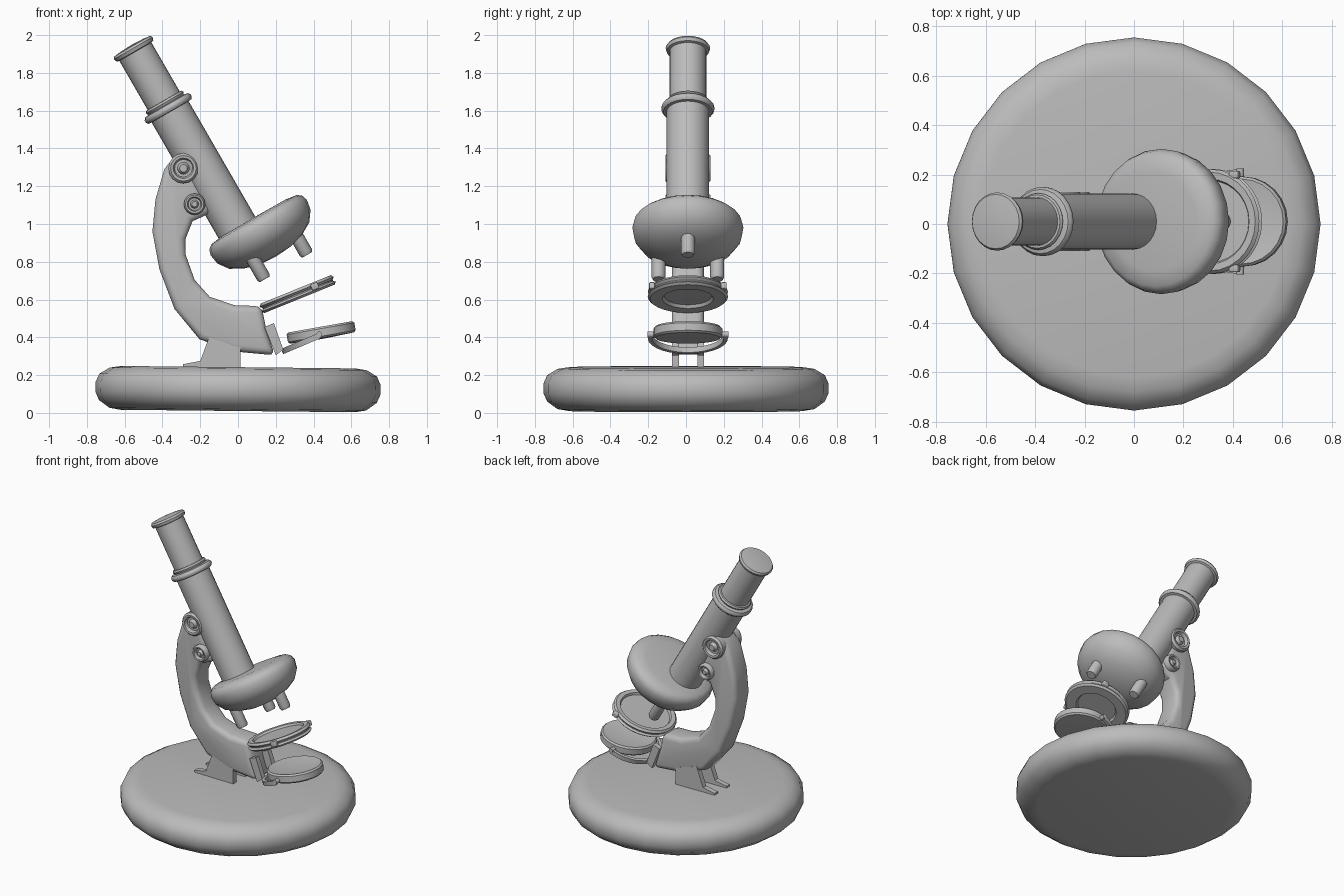
import bpy, bmesh
from math import radians, pi
from mathutils import Vector, Matrix

cube = bpy.data.objects.get("Cube")
if cube:
    bpy.data.objects.remove(cube, do_unlink=True)

grey = bpy.data.materials.new("plain_grey")
grey.use_nodes = True
COLOUR = (0.5, 0.5, 0.5, 1)
grey.diffuse_color = COLOUR
grey.node_tree.nodes["Principled BSDF"].inputs["Base Color"].default_value = COLOUR

YC = 0.01                       # the instrument sits a touch behind the centre line


def finish(name, bm, loc=(0, 0, 0), rot=(0, 0, 0), bevel=0.0):
    bmesh.ops.recalc_face_normals(bm, faces=bm.faces)
    mesh = bpy.data.meshes.new(name)
    bm.to_mesh(mesh)
    bm.free()
    ob = bpy.data.objects.new(name, mesh)
    bpy.context.collection.objects.link(ob)
    mesh.materials.append(grey)
    ob.location = loc
    ob.rotation_euler = [radians(a) for a in rot]
    bpy.ops.object.select_all(action="DESELECT")
    bpy.context.view_layer.objects.active = ob
    ob.select_set(True)
    if bevel:
        mod = ob.modifiers.new("rounding", "BEVEL")
        mod.width = bevel
        mod.segments = 3
        mod.limit_method = "ANGLE"
        mod.angle_limit = radians(50)
        bpy.ops.object.modifier_apply(modifier=mod.name)
    bpy.ops.object.shade_smooth_by_angle(angle=radians(40))
    return ob


def lathe(name, profile, loc, rot=(0, 0, 0), steps=24, start=0, sweep=360, closed=False):
    """Turn a (radius, height) profile around its local z axis."""
    bm = bmesh.new()
    turn = Matrix.Rotation(radians(start), 3, "Z")
    verts = [bm.verts.new(turn @ Vector((r, 0, h))) for r, h in profile]
    if closed:
        verts.append(verts[0])
    edges = [bm.edges.new(pair) for pair in zip(verts, verts[1:])]
    bmesh.ops.spin(bm, geom=list(set(verts)) + edges, cent=(0, 0, 0), axis=(0, 0, 1),
                   angle=radians(sweep), steps=steps)
    bmesh.ops.remove_doubles(bm, verts=bm.verts, dist=0.0005)
    if sweep < 360:
        bmesh.ops.holes_fill(bm, edges=bm.edges, sides=0)
    return finish(name, bm, loc, rot)


def plate(name, outline, y, half, bevel=0.0):
    """Extrude an (x, z) outline along y."""
    bm = bmesh.new()
    face = bm.faces.new([bm.verts.new((x, y - half, z)) for x, z in outline])
    ext = bmesh.ops.extrude_face_region(bm, geom=[face])
    moved = [g for g in ext["geom"] if isinstance(g, bmesh.types.BMVert)]
    bmesh.ops.translate(bm, verts=moved, vec=(0, 2 * half, 0))
    return finish(name, bm, bevel=bevel)


# Heavy round base, leaning slightly
lathe("base", [(0, -.115), (.62, -.115), (.68, -.105), (.735, -.065), (.755, -.02),
               (.755, .03), (.735, .075), (.68, .108), (.62, .117), (0, .117)],
      (0, 0, .125), (0, .6, 0))

# Tilted optical tube: everything is placed along this axis, measured from the eyepiece
TILT = (0, -30, 0)
TOP = Vector((-.554, YC, 1.931))
LEAN = Matrix.Rotation(radians(-30), 3, "Y")


def on_tube(x, y):
    return TOP + LEAN @ Vector((x, y, 0))


lathe("eyepiece", [(0, .02), (.07, .017), (.11, .012), (.118, 0), (.112, -.018),
                   (.098, -.022), (.098, -.38)], TOP, TILT)
lathe("collar", [(.09, -.32), (.108, -.322), (.115, -.333), (.108, -.346), (.13, -.35),
                 (.14, -.362), (.14, -.376), (.13, -.388), (.10, -.39)], TOP, TILT)
lathe("tube", [(0, -.36), (.113, -.36), (.113, -1.15), (0, -1.15)], TOP, TILT)

# Rotating head with three lenses
lathe("lens_head", [(0, -1.095), (.2, -1.097), (.262, -1.106), (.285, -1.125), (.294, -1.155),
                    (.285, -1.21), (.245, -1.265), (.18, -1.302), (.1, -1.326), (0, -1.333)],
      on_tube(.10, 0), TILT)
for i, (dx, dy) in enumerate([(.15, 0), (-.11, .155), (-.11, -.155)]):
    lathe(f"lens_{i + 1}", [(0, -1.2), (.037, -1.2), (.037, -1.395), (.03, -1.408), (0, -1.408)],
          on_tube(.10 + dx, dy), TILT, steps=12)

# Curved arm
plate("arm", [(-.31, 1.395), (-.39, 1.29), (-.437, 1.13), (-.453, .96), (-.416, .76),
              (-.336, .55), (-.204, .39), (-.02, .325), (.195, .305), (.15, .44), (.125, .565),
              (-.02, .57), (-.15, .615), (-.23, .705), (-.278, .84), (-.278, .92),
              (-.24, 1.015), (-.14, 1.06)], YC, .085, bevel=.035)

# Focus knobs on both sides: ring with a centre boss
for name, x, z, r in [("coarse_knob", -.289, 1.295, .08), ("fine_knob", -.23, 1.105, .057)]:
    for side, angle in [("left", -90), ("right", 90)]:
        s = -1 if angle > 0 else 1
        lathe(f"{name}_{side}", [(0, .032), (r * .25, .032), (r * .4, .01), (r * .58, .01),
                                 (r * .68, .032), (r * .85, .034), (r, .02), (r, -.03), (0, -.03)],
              (x, YC + s * .085, z), (angle, 0, 0), steps=16)

# Paired legs and mirror prongs
for side, y in [("right", -.055), ("left", .078)]:
    plate(f"leg_{side}", [(-.15, .41), (.013, .36), (.013, .235), (-.29, .235), (-.29, .258),
                          (-.2, .275)], y, .018)
    plate(f"prong_{side}", [(.14, .455), (.19, .475), (.24, .335), (.2, .305)], y, .018)

# Round stage with raised rim, recessed underside and two clips
STAGE = Vector((.316, YC, .628))
lathe("stage", [(0, .012), (.165, .012), (.172, .026), (.2, .028), (.212, .014), (.2, .002),
                (.2, -.004), (.213, -.014), (.2, -.026), (.135, -.026), (.125, -.01), (0, -.01)],
      STAGE, (0, -22, 0), steps=28)
for side, s in [("right", -1), ("left", 1)]:
    bm = bmesh.new()
    bmesh.ops.create_cube(bm, size=1, matrix=Matrix.Diagonal((.04, .03, .035, 1)))
    offset = Matrix.Rotation(radians(-22), 3, "Y") @ Vector((.1, s * .19, .005))
    finish(f"stage_clip_{side}", bm, STAGE + offset, (0, -22, 0), bevel=.006)

# Mirror dish and the half-ring yoke that carries it
MIRROR = Vector((.44, YC, .426))
lathe("mirror", [(0, .012), (.15, .026), (.172, .03), (.182, .02), (.182, -.02), (.172, -.03),
                 (0, -.035)], MIRROR, (0, -10, 0))
lathe("mirror_yoke", [(.19, -.012), (.212, -.012), (.212, .018), (.19, .018)],
      (.43, YC, .405), (0, -23, 0), steps=14, start=90, sweep=180, closed=True)
for side, s in [("right", -1), ("left", 1)]:
    lathe(f"mirror_pivot_{side}", [(0, -.025), (.016, -.025), (.016, .025), (0, .025)],
          (.43, YC + s * .19, .415), (90, 0, 0), steps=10)
